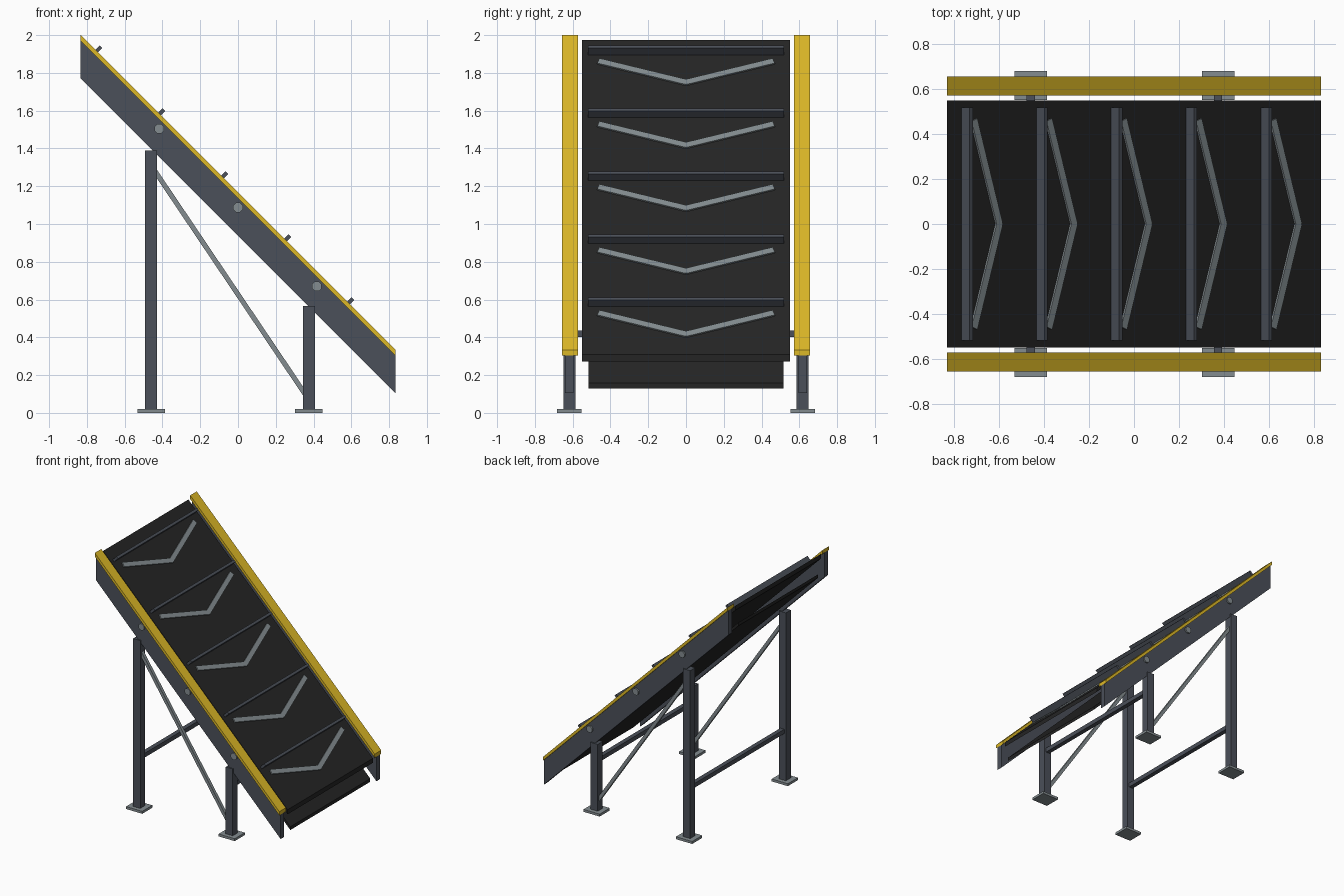
import bpy, bmesh, math
from mathutils import Vector, Matrix

cube = bpy.data.objects.get("Cube")
if cube:
    bpy.data.objects.remove(cube, do_unlink=True)


def material(name, rgb):
    m = bpy.data.materials.new(name)
    m.use_nodes = True
    m.diffuse_color = (*rgb, 1)
    m.node_tree.nodes["Principled BSDF"].inputs["Base Color"].default_value = (*rgb, 1)
    return m


YELLOW = material("safety yellow", (0.72, 0.48, 0.02))
STEEL = material("dark steel", (0.07, 0.08, 0.10))
LIGHT = material("light steel", (0.23, 0.265, 0.28))
RUBBER = material("black rubber", (0.018, 0.018, 0.018))


def finish(bm, name, mat):
    bmesh.ops.recalc_face_normals(bm, faces=bm.faces)
    mesh = bpy.data.meshes.new(name)
    bm.to_mesh(mesh)
    bm.free()
    mesh.materials.append(mat)
    obj = bpy.data.objects.new(name, mesh)
    bpy.context.collection.objects.link(obj)
    return obj


def prism(name, profile, y0, y1, mat):
    """Extrude an x-z profile from y0 to y1."""
    bm = bmesh.new()
    face = bm.faces.new([bm.verts.new((x, y0, z)) for x, z in profile])
    new = bmesh.ops.extrude_face_region(bm, geom=[face])["geom"]
    verts = [g for g in new if isinstance(g, bmesh.types.BMVert)]
    bmesh.ops.translate(bm, verts=verts, vec=(0, y1 - y0, 0))
    return finish(bm, name, mat)


def box(name, size, matrix, mat):
    bm = bmesh.new()
    bmesh.ops.create_cube(bm, size=1, matrix=matrix @ Matrix.Diagonal((*size, 1)))
    return finish(bm, name, mat)


def block(name, x, y, z, mat):
    size = (x[1] - x[0], y[1] - y[0], z[1] - z[0])
    centre = Vector((sum(x) / 2, sum(y) / 2, sum(z) / 2))
    return box(name, size, Matrix.Translation(centre), mat)


HALF = 0.833      # half length in x
SLOPE = Matrix.Rotation(math.pi / 4, 4, "Y")   # local x runs downhill


def slab(name, top, bottom, y0, y1, mat):
    """Inclined slab with upright ends; top and bottom are heights at x = 0."""
    prism(name, [(-HALF, top + HALF), (HALF, top - HALF),
                 (HALF, bottom - HALF), (-HALF, bottom + HALF)], y0, y1, mat)


# Belt, carrying run and narrower return run
BELT = 1.142
slab("belt", BELT, 1.105, -0.55, 0.55, RUBBER)
slab("return_belt", 0.99, 0.963, -0.515, 0.515, RUBBER)

# Cleats and chevron ribs on the belt
for i in range(5):
    x = -0.761 + i / 3
    on_belt = Matrix.Translation((x, 0, BELT - x)) @ SLOPE
    box("cleat", (0.02, 1.04, 0.05), on_belt @ Matrix.Translation((0, 0, 0.025)), STEEL)
    for side in (-1, 1):
        arm = Matrix.Translation((0.143, side * 0.23, 0.004)) @ Matrix.Rotation(side * 0.33, 4, "Z")
        box("chevron_arm", (0.038, 0.495, 0.010), on_belt @ arm, LIGHT)

# Side frames, legs, feet, braces and bolts on both sides
LEGS = (("rear_leg", -0.46, 1.39), ("front_leg", 0.375, 0.565))
for side in (-1, 1):
    slab("side_plate", 1.137, 0.937, side * 0.595, side * 0.64, STEEL)
    slab("rail_cap", 1.167, 1.137, side * 0.573, side * 0.657, YELLOW)
    y = side * 0.617
    for name, x, top in LEGS:
        block(name, (x - 0.032, x + 0.032), (y - 0.032, y + 0.032), (0.002, top), STEEL)
        block("foot", (x - 0.073, x + 0.073), (y - 0.065, y + 0.065), (0, 0.02), LIGHT)
    a, b = Vector((-0.46, y, 1.31)), Vector((0.375, y, 0.07))
    turn = (b - a).to_track_quat("X", "Z").to_matrix().to_4x4()
    box("diagonal_brace", ((b - a).length, 0.026, 0.026),
        Matrix.Translation((a + b) / 2) @ turn, LIGHT)
    for x in (-0.417, 0, 0.417):
        bm = bmesh.new()
        place = Matrix.Translation((x, side * 0.635, 1.087 - x)) @ Matrix.Rotation(math.pi / 2, 4, "X")
        bmesh.ops.create_cone(bm, cap_ends=True, segments=8, radius1=0.028, radius2=0.028,
                              depth=0.036, matrix=place @ Matrix.Rotation(math.pi / 8, 4, "Z"))
        finish(bm, "bolt", LIGHT)

# Cross bars joining each pair of legs
for name, x, top in LEGS:
    block("cross_bar", (x - 0.018, x + 0.018), (-0.6, 0.6), (0.402, 0.437), STEEL)
